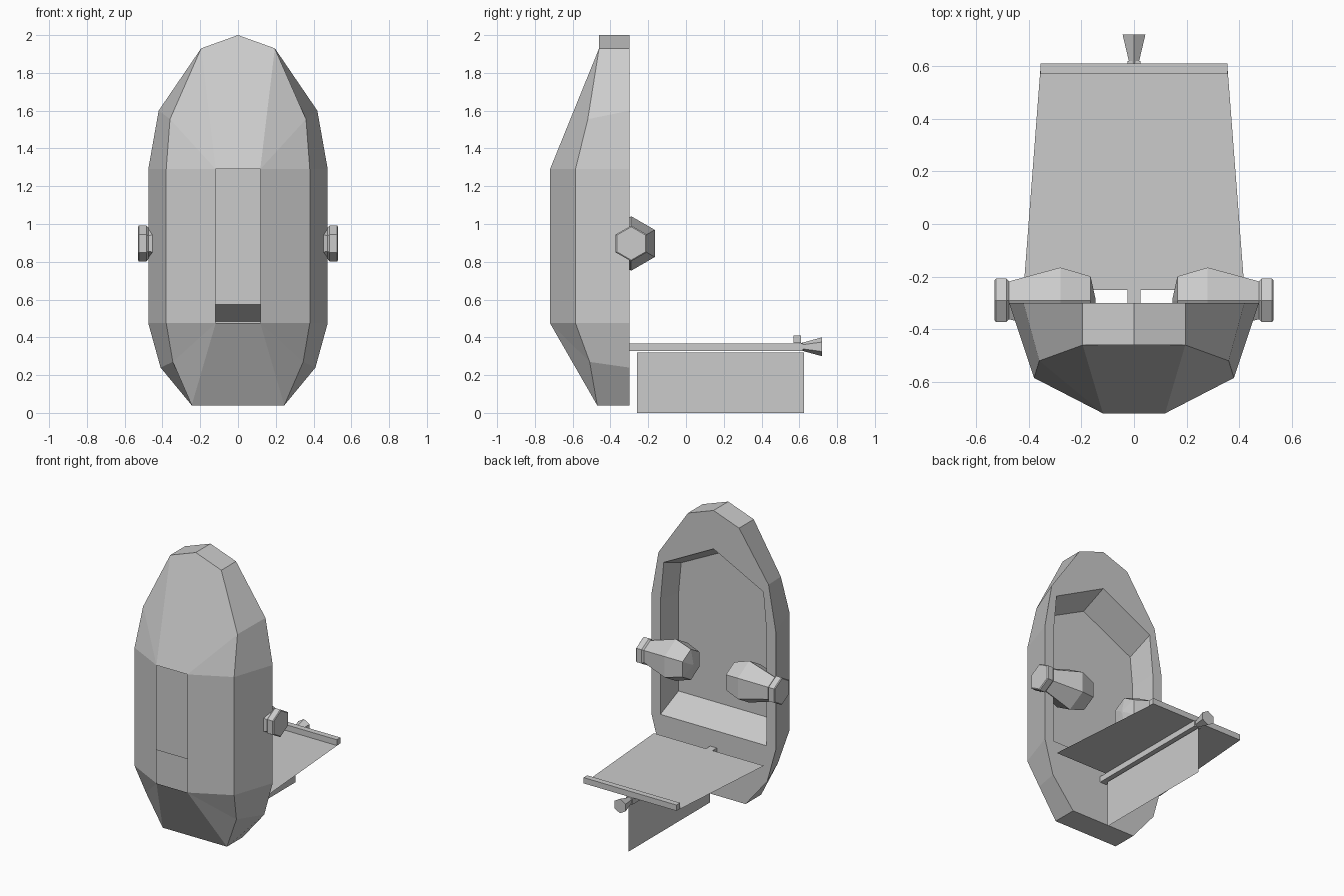
import bpy, bmesh, math

if "Cube" in bpy.data.objects:
    bpy.data.objects.remove(bpy.data.objects["Cube"], do_unlink=True)

GREY = (0.6, 0.6, 0.6, 1)
grey = bpy.data.materials.new("plain grey")
grey.use_nodes = True
grey.diffuse_color = GREY
grey.node_tree.nodes["Principled BSDF"].inputs["Base Color"].default_value = GREY


def finish(bm, name):
    bmesh.ops.recalc_face_normals(bm, faces=bm.faces[:])
    mesh = bpy.data.meshes.new(name)
    bm.to_mesh(mesh)
    bm.free()
    mesh.materials.append(grey)
    obj = bpy.data.objects.new(name, mesh)
    bpy.context.collection.objects.link(obj)
    return obj


def box(name, x, y, z):
    bm = bmesh.new()
    bmesh.ops.create_cube(bm, size=1)
    for v in bm.verts:
        v.co = [r[0] if c < 0 else r[1] for c, r in zip(v.co, (x, y, z))]
    return finish(bm, name)


def sheet(name, corners):
    bm = bmesh.new()
    bm.faces.new([bm.verts.new(c) for c in corners])
    return finish(bm, name)


def lathe(name, profile, place, sides=6):
    """Revolve (distance, radius) pairs; place() maps distance and ring offsets to a point."""
    bm = bmesh.new()
    angles = [math.tau * i / sides for i in range(sides)]
    rings = [[bm.verts.new(place(d, r * math.sin(a), r * math.cos(a))) for a in angles]
             for d, r in profile]
    for a, b in zip(rings, rings[1:]):
        for i in range(sides):
            j = (i + 1) % sides
            bm.faces.new((a[i], a[j], b[j], b[i]))
    bm.faces.new(rings[0])
    bm.faces.new(rings[-1])
    return finish(bm, name)


# Hollow shell: outer rings, rim, recess, and an open slot down the front
bm = bmesh.new()


def ring(half):
    """Closed loop from the top centre down one side and back up the other."""
    pts = half + [(-x, y, z) for x, y, z in reversed(half[1:])]
    return [bm.verts.new(p) for p in pts]


def bridge(a, b, half_map):
    n, m = len(a), len(b)
    full = half_map + [m - k for k in reversed(half_map[1:])]
    for i in range(n):
        j = (i + 1) % n
        quad = [a[i], a[j], b[full[j] % m], b[full[i] % m]]
        bm.faces.new(list(dict.fromkeys(quad)))


RIM, PANEL, NOSE = -0.30, -0.49, -0.72
outer = ring([(x, RIM, z) for x, z in (
    (0, 2), (.195, 1.93), (.42, 1.6), (.475, 1.29), (.475, .475), (.41, .24), (.245, .04))])
middle = ring([(0, -.46, 2), (.195, -.46, 1.93), (.36, -.52, 1.555), (.38, -.585, 1.29),
               (.38, -.585, .475), (.345, -.51, .27), (.245, -.47, .04)])
lip = ring([(x, RIM, z) for x, z in ((0, 1.735), (.38, 1.54), (.405, 1.27), (.405, .485))])
panel = ring([(x, PANEL, z) for x, z in ((0, 1.655), (.38, 1.465), (.4, 1.25), (.4, .575))])

bridge(outer, middle, list(range(7)))
bridge(outer, lip, [0, 1, 1, 2, 3, 3, 3])
bridge(lip, panel, list(range(4)))
bm.faces.new(panel)

slot = {(s, z): bm.verts.new((s * .118, NOSE, z)) for s in (1, -1) for z in (1.29, .475)}
for s in (1, -1):
    top, low = slot[s, 1.29], slot[s, .475]
    side = [middle[s * i] for i in range(7)]
    for tri in ((side[1], side[2], top), (side[2], side[3], top),
                (side[4], side[5], low), (side[5], side[6], low)):
        bm.faces.new(tri)
    bm.faces.new((side[3], side[4], low, top))
bm.faces.new((middle[0], middle[1], slot[1, 1.29], slot[-1, 1.29], middle[-1]))
bm.faces.new((middle[6], middle[7], slot[-1, .475], slot[1, .475]))
finish(bm, "shell")

# Six-sided side knobs that pass through the shell walls
knob = [(.53, .088), (.525, .095), (.485, .095), (.475, .083),
        (.28, .144), (.165, .105), (.147, .01)]
for s, name in ((1, "left_knob"), (-1, "right_knob")):
    lathe(name, knob, lambda d, u, v, s=s: (s * d, -.29 + u, .897 + v))

# Tapered deck with its end bar
sheet("deck", [(-.42, -.25, .37), (.42, -.25, .37), (.355, .6, .37), (-.355, .6, .37)])
box("end_bar", (-.355, .355), (.57, .61), (.37, .41))

# Rail, flared rail tip and upright fin beneath the deck
box("rail", (-.025, .025), (RIM, .62), (.328, .368))
lathe("rail_tip", [(.61, .02), (.72, .05)], lambda d, u, v: (u, d, .35 + v))
sheet("fin", [(0, -.26, 0), (0, .625, 0), (0, .625, .32), (0, -.26, .32)])
